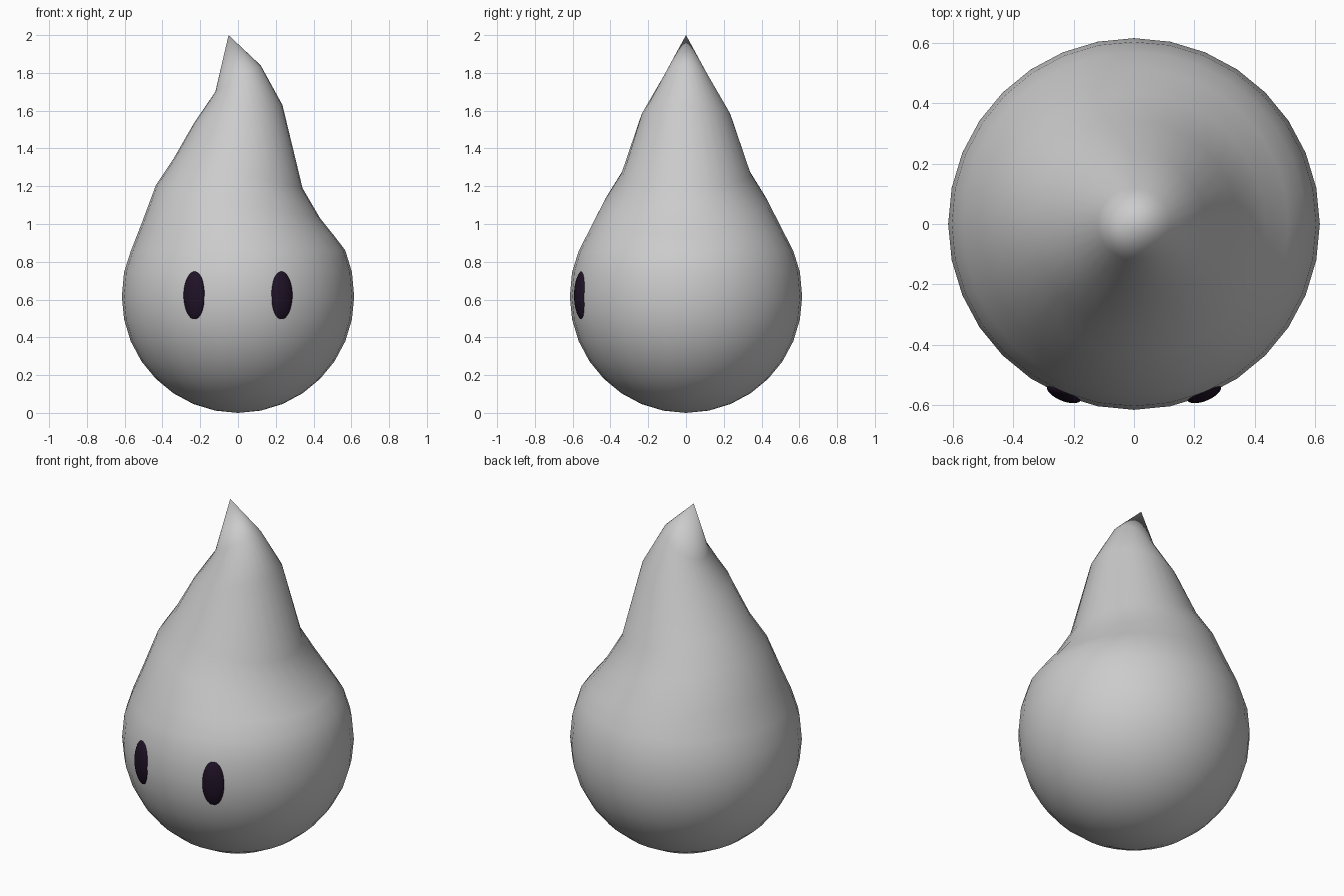
import bpy, bmesh
from math import sin, cos, pi, radians, acos
from mathutils import Vector

if "Cube" in bpy.data.objects:
    bpy.data.objects.remove(bpy.data.objects["Cube"])

R = 0.615

def make_object(name, bm):
    for f in bm.faces:
        f.smooth = True
    me = bpy.data.meshes.new(name)
    bm.to_mesh(me)
    bm.free()
    ob = bpy.data.objects.new(name, me)
    bpy.context.collection.objects.link(ob)
    return ob

# body: a 32 x 16 sphere whose upper rings are pulled up into a leaning tip
# ring index from the bottom -> height on the left, height on the right
pulled = {9: (0.745, 0.745), 10: (0.855, 0.86), 11: (1.00, 0.935),
          12: (1.205, 1.03), 13: (1.345, 1.19), 14: (1.53, 1.63),
          15: (1.70, 1.84)}
bm = bmesh.new()
bmesh.ops.create_uvsphere(bm, u_segments=32, v_segments=16, radius=R)
for v in bm.verts:
    ring = round(acos(max(-1, min(1, -v.co.z / R))) / (pi / 16))
    v.co.z += R
    if ring == 16:
        v.co = Vector((-0.05, 0, 2.0))
    elif ring in pulled:
        left, right = pulled[ring]
        side = v.co.x / (R * sin(ring * pi / 16))
        v.co.z = (left + right) / 2 + side * (right - left) / 2
make_object("body", bm)

# eyes: thin ovals wrapped onto the front of the body
dark = bpy.data.materials.new("eye_dark")
dark.diffuse_color = (0.014, 0.006, 0.02, 1)
dark.use_nodes = True
dark.node_tree.nodes["Principled BSDF"].inputs["Base Color"].default_value = dark.diffuse_color

def make_eye(name, sign):
    bm = bmesh.new()
    bmesh.ops.create_uvsphere(bm, u_segments=32, v_segments=16, radius=1)
    for v in bm.verts:
        u, w, t = v.co.x, v.co.y, v.co.z
        az = sign * radians(22.5) + u * 0.06 / R
        el = t * 0.131 / R
        r = 0.61 - w * 0.022
        v.co = Vector((r * cos(el) * sin(az), -r * cos(el) * cos(az),
                       0.622 + r * sin(el)))
    bmesh.ops.recalc_face_normals(bm, faces=bm.faces)
    make_object(name, bm).data.materials.append(dark)

make_eye("left_eye", -1)
make_eye("right_eye", 1)
